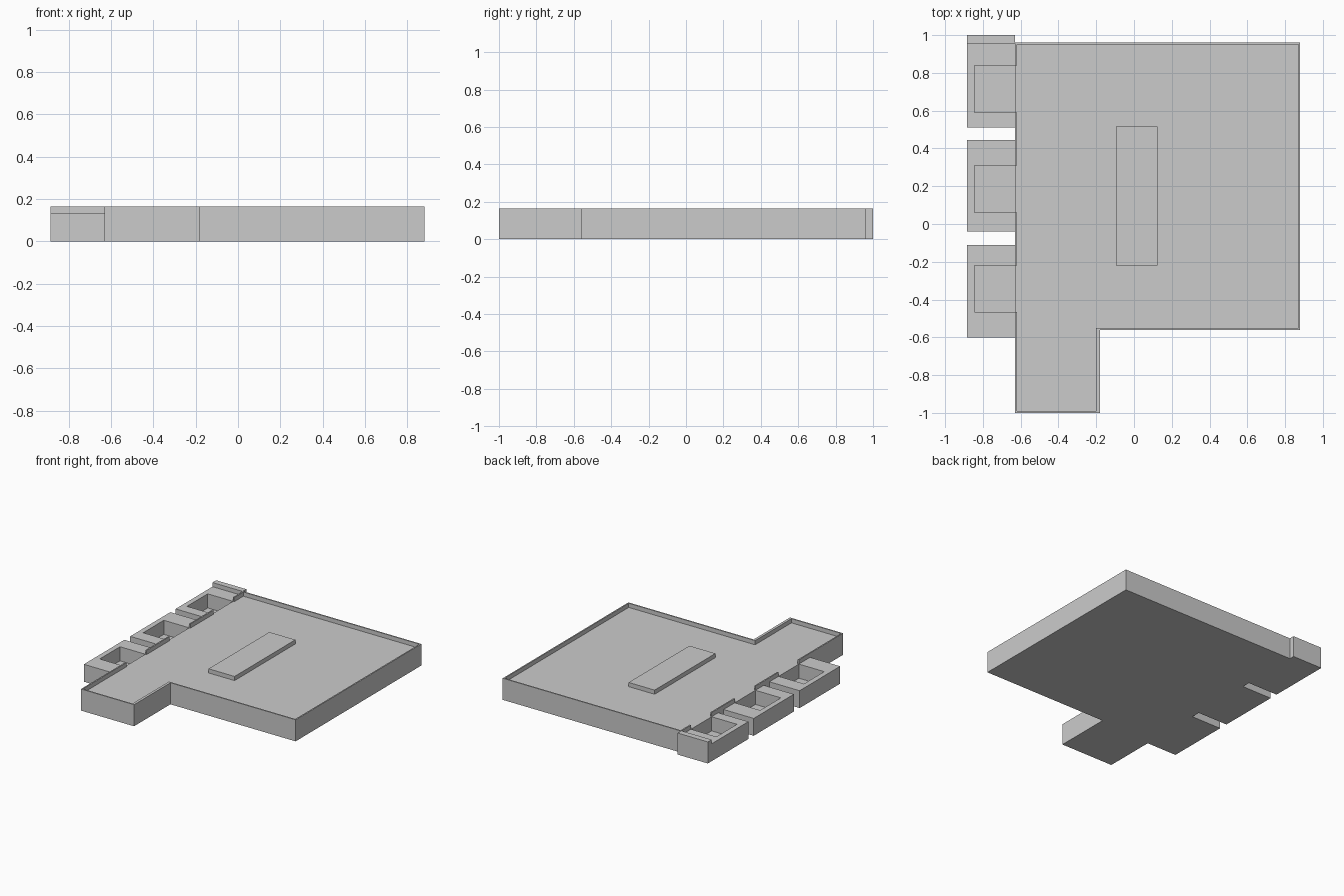
import bpy
import bmesh

cube = bpy.data.objects.get("Cube")
if cube:
    bpy.data.objects.remove(cube, do_unlink=True)

# One plain grey for everything
grey = bpy.data.materials.new("plain grey")
grey.use_nodes = True
colour = (0.6, 0.6, 0.6, 1)
grey.diffuse_color = colour
grey.node_tree.nodes["Principled BSDF"].inputs["Base Color"].default_value = colour


def prism(name, outline, bottom, top):
    """Extrude a flat outline between two heights."""
    mesh = bpy.data.meshes.new(name)
    bm = bmesh.new()
    face = bm.faces.new([bm.verts.new((x, y, bottom)) for x, y in outline])
    grown = bmesh.ops.extrude_face_region(bm, geom=[face])
    for item in grown["geom"]:
        if isinstance(item, bmesh.types.BMVert):
            item.co.z = top
    bmesh.ops.recalc_face_normals(bm, faces=bm.faces)
    bm.to_mesh(mesh)
    bm.free()
    mesh.materials.append(grey)
    obj = bpy.data.objects.new(name, mesh)
    bpy.context.collection.objects.link(obj)
    return obj


def box(name, x0, x1, y0, y1, bottom, top):
    return prism(name, [(x0, y0), (x1, y0), (x1, y1), (x0, y1)], bottom, top)


# Shared levels and edges
DECK, RIM, POCKET = 0.133, 0.165, 0.025
LEFT, RIGHT, BACK, FRONT = -0.63, 0.88, 0.96, -1.0
STEP_X, STEP_Y = -0.18, -0.56
OUTER = -0.885
POCKET_X = -0.845
WALL = 0.01
IN = LEFT + WALL

# Bays as (front, back, pocket front, pocket back)
bays = [(-0.60, -0.11, -0.465, -0.22),
        (-0.04, 0.445, 0.06, 0.31),
        (0.51, 1.0, 0.59, 0.84)]

# Main L-shaped deck
prism("main_deck", [(LEFT, FRONT), (STEP_X, FRONT), (STEP_X, STEP_Y),
                    (RIGHT, STEP_Y), (RIGHT, BACK), (LEFT, BACK)], 0, DECK)

# Thin raised rim, open beside each pocket
first, last = bays[0][2], bays[-1][3]
outer = [(LEFT, last), (LEFT, BACK), (RIGHT, BACK), (RIGHT, STEP_Y),
         (STEP_X, STEP_Y), (STEP_X, FRONT), (LEFT, FRONT), (LEFT, first)]
inner = [(IN, last), (IN, BACK - WALL), (RIGHT - WALL, BACK - WALL),
         (RIGHT - WALL, STEP_Y + WALL), (STEP_X - 2 * WALL, STEP_Y + WALL),
         (STEP_X - 2 * WALL, FRONT + WALL), (IN, FRONT + WALL), (IN, first)]
prism("outer_rim", outer + inner[::-1], DECK, RIM)
for i in range(len(bays) - 1):
    box(f"side_rim_{i + 1}", LEFT, IN, bays[i][3], bays[i + 1][2], DECK, RIM)

# Side bays: C-shaped walls around a sunken floor
for i, (y0, y1, p0, p1) in enumerate(bays, 1):
    prism(f"bay_walls_{i}", [(LEFT, y0), (OUTER, y0), (OUTER, y1), (LEFT, y1),
                             (LEFT, p1), (POCKET_X, p1), (POCKET_X, p0), (LEFT, p0)],
          0, DECK)
    box(f"bay_floor_{i}", POCKET_X, LEFT, p0, p1, 0, POCKET)

# Raised strip at the back of the rear bay
box("rear_bay_strip", OUTER, LEFT, 0.955, 1.0, DECK, RIM)

# Central raised block
box("central_block", -0.095, 0.125, -0.22, 0.515, DECK, RIM)
